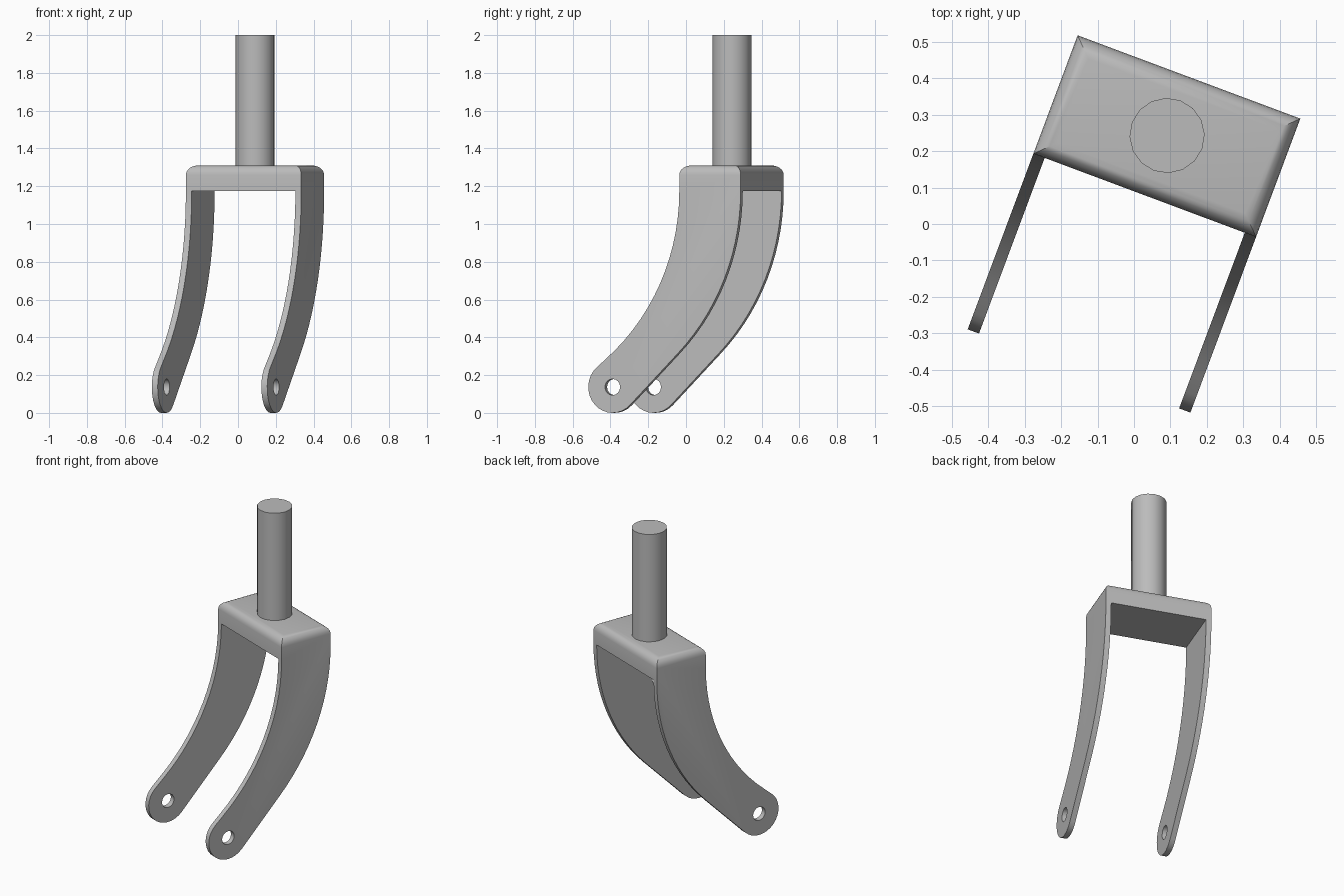
import bpy, bmesh
from math import sin, cos, pi, radians
from mathutils import Matrix

if "Cube" in bpy.data.objects:
    bpy.data.objects.remove(bpy.data.objects["Cube"])

TURN = Matrix.Rotation(radians(-20.5), 4, 'Z')
HALF_W, THICK = 0.326, 0.033
CROWN_LOW, CROWN_TOP = 1.175, 1.31
FRONT, BACK = 0.084, 0.4305
EYE_Y, EYE_Z, EYE_R = -0.2935, 0.137, 0.137

grey = bpy.data.materials.new("grey metal")
grey.use_nodes = True
grey.diffuse_color = (0.5, 0.5, 0.5, 1)
grey.node_tree.nodes["Principled BSDF"].inputs["Base Color"].default_value = (0.5, 0.5, 0.5, 1)


def make_object(name, bm):
    bmesh.ops.recalc_face_normals(bm, faces=bm.faces)
    mesh = bpy.data.meshes.new(name)
    bm.to_mesh(mesh)
    bm.free()
    obj = bpy.data.objects.new(name, mesh)
    obj.data.materials.append(grey)
    bpy.context.collection.objects.link(obj)
    return obj


def arc(y, z, r, start, end, n):
    """Points on a circle in the side plane, angles in degrees."""
    angles = [radians(start + (end - start) * i / n) for i in range(n + 1)]
    return [(y + r * cos(a), z + r * sin(a)) for a in angles]


def cylinder(radius, depth, matrix, segments):
    bm = bmesh.new()
    bmesh.ops.create_cone(bm, cap_ends=True, segments=segments, radius1=radius,
                          radius2=radius, depth=depth, matrix=matrix)
    return bm


def cut(target, cutter):
    cutter.hide_render = True
    mod = target.modifiers.new("cut", 'BOOLEAN')
    mod.operation, mod.solver, mod.object = 'DIFFERENCE', 'EXACT', cutter
    bpy.context.view_layer.objects.active = target
    bpy.ops.object.modifier_apply(modifier=mod.name)
    bpy.data.objects.remove(cutter)


def smooth(obj):
    bpy.ops.object.select_all(action='DESELECT')
    obj.select_set(True)
    bpy.context.view_layer.objects.active = obj
    bpy.ops.object.shade_smooth_by_angle(angle=radians(30))


# Fork body: swept side profile, extruded across the full width
R_BACK, R_FRONT = 1.22, 1.16
profile = [(BACK, CROWN_TOP)]
profile += arc(BACK - R_BACK, CROWN_LOW, R_BACK, 0, -45, 14)
profile += arc(EYE_Y, EYE_Z, EYE_R, -45, -230, 16)
profile += arc(FRONT - R_FRONT, CROWN_LOW, R_FRONT, -50, 0, 14)
profile += [(FRONT, CROWN_TOP)]

bm = bmesh.new()
side = bm.faces.new([bm.verts.new((-HALF_W, y, z)) for y, z in profile])
ext = bmesh.ops.extrude_face_region(bm, geom=[side])
moved = [g for g in ext["geom"] if isinstance(g, bmesh.types.BMVert)]
bmesh.ops.translate(bm, verts=moved, vec=(2 * HALF_W, 0, 0))
rim = [e for e in bm.edges if all(v.co.z > CROWN_TOP - 0.001 for v in e.verts)]
bmesh.ops.bevel(bm, geom=rim, offset=0.05, segments=5, profile=0.5, affect='EDGES')
fork = make_object("fork_crown_and_legs", bm)

# Opening between the legs
bm = bmesh.new()
size = Matrix.Diagonal((2 * (HALF_W - THICK), 4, 2, 1))
bmesh.ops.create_cube(bm, size=1, matrix=Matrix.Translation((0, 0, CROWN_LOW - 1)) @ size)
cut(fork, make_object("opening_cutter", bm))

# Axle holes
across = Matrix.Translation((0, EYE_Y, EYE_Z)) @ Matrix.Rotation(pi / 2, 4, 'Y')
cut(fork, make_object("axle_cutter", cylinder(0.043, 2, across, 16)))
smooth(fork)

# Steering stem
stem_place = Matrix.Translation((0, (FRONT + BACK) / 2 + 0.002, (CROWN_TOP + 1.99) / 2 - 0.005))
stem = make_object("steering_stem", cylinder(0.103, 2 - CROWN_TOP + 0.02,
                   Matrix.Translation((0, 0.259, (2 + CROWN_TOP - 0.02) / 2)), 16))
smooth(stem)

for obj in (fork, stem):
    obj.matrix_world = TURN
